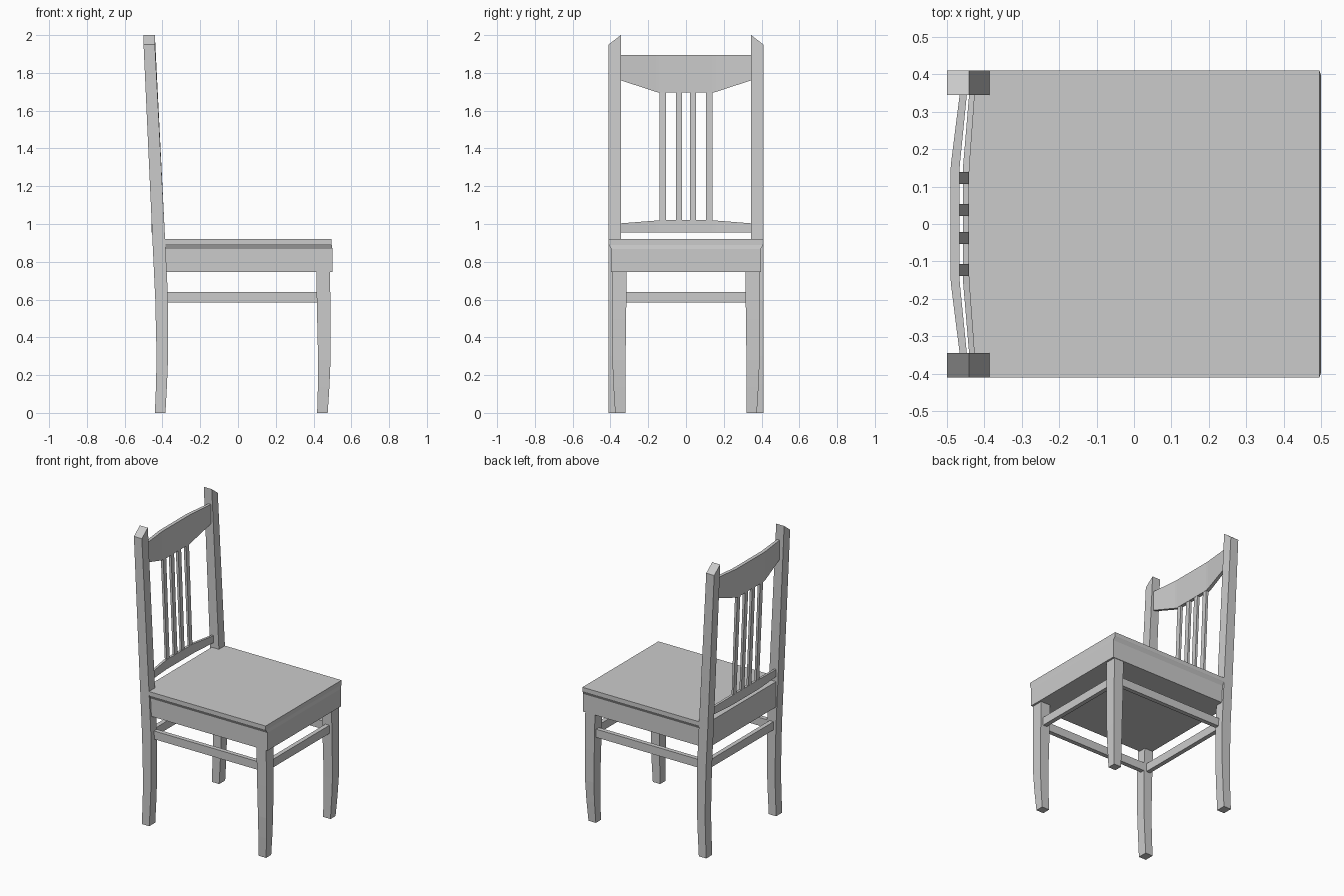
import bpy
import bmesh

if "Cube" in bpy.data.objects:
    bpy.data.objects.remove(bpy.data.objects["Cube"])


def loft(name, rings):
    """Solid skinned through a list of equal-length rings, capped at both ends."""
    n = len(rings[0])
    verts = [p for r in rings for p in r]
    faces = [list(range(n))[::-1], [len(verts) - n + i for i in range(n)]]
    for k in range(len(rings) - 1):
        for i in range(n):
            j = (i + 1) % n
            faces.append([k * n + i, k * n + j, (k + 1) * n + j, (k + 1) * n + i])
    mesh = bpy.data.meshes.new(name)
    mesh.from_pydata(verts, [], faces)
    bm = bmesh.new()
    bm.from_mesh(mesh)
    bmesh.ops.recalc_face_normals(bm, faces=bm.faces)
    bm.to_mesh(mesh)
    bm.free()
    ob = bpy.data.objects.new(name, mesh)
    bpy.context.collection.objects.link(ob)
    return ob


def rect(x0, x1, y0, y1, z):
    return [(x0, y0, z), (x1, y0, z), (x1, y1, z), (x0, y1, z)]


def box(name, x0, x1, y0, y1, z0, z1):
    return loft(name, [rect(x0, x1, y0, y1, z0), rect(x0, x1, y0, y1, z1)])


def notched(front, side, z):
    """Seat outline with the back corners cut out around the posts."""
    half = [(front, side), (-.387, side), (-.387, .35), (-.44, .35)]
    return [(x, y, z) for x, y in half] + [(x, -y, z) for x, y in half[::-1]]


def mirror_y(ob):
    m = ob.modifiers.new("mirror", 'MIRROR')
    m.use_axis = (False, True, False)
    return ob


# Back posts: curved foot, raked back, slanted top
post = [(0, -.44, -.384), (.15, -.434, -.376), (.3, -.431, -.37),
        (.6, -.438, -.37), (.92, -.453, -.386)]
rings = [rect(a, b, .345, .41, z) for z, a, b in post]
rings.append([(-.5, .345, 2), (-.44, .345, 2), (-.44, .41, 1.95), (-.5, .41, 1.95)])
mirror_y(loft("back_post", rings))

# Front legs: gently bowed, tapering to the foot
leg = [(0, .419, .475, .32, .375), (.14, .423, .484, .32, .384),
       (.28, .424, .49, .32, .39), (.5, .419, .49, .317, .392),
       (.76, .414, .487, .314, .392)]
mirror_y(loft("front_leg", [rect(a, b, c, d, z) for z, a, b, c, d in leg]))

# Solid seat: apron block, flared moulding and top board
loft("seat", [notched(.5, .396, .747), notched(.5, .396, .868),
              notched(.496, .408, .89), notched(.496, .41, .893),
              notched(.496, .41, .92)])

# Stretchers
mirror_y(box("side_stretcher", -.375, .425, .345, .375, .585, .641))
box("front_stretcher", .44, .47, -.325, .325, .585, .641)
box("back_stretcher", -.42, -.39, -.35, .35, .585, .641)


# Bowed rails of the backrest: stations are (y, back x, front x, bottom, top)
def rail(name, half):
    full = [(-y, *r) for y, *r in half] + half[::-1]
    loft(name, [[(a, y, b0), (b, y, b0), (b, y, t), (a, y, t)]
                for y, a, b, b0, t in full])


rail("crest_rail", [(.35, -.465, -.446, 1.762, 1.894),
                    (.16, -.489, -.465, 1.7, 1.894),
                    (.14, -.490, -.466, 1.695, 1.894)])
rail("lower_rail", [(.35, -.44, -.425, .955, 1.003),
                    (.16, -.456, -.439, .955, 1.018),
                    (.14, -.457, -.44, .955, 1.02)])

# Slats
for y in (.038, .123):
    mirror_y(loft("slat", [rect(-.456, -.442, y - .016, y + .016, 1.015),
                           rect(-.486, -.468, y - .016, y + .016, 1.705)]))
